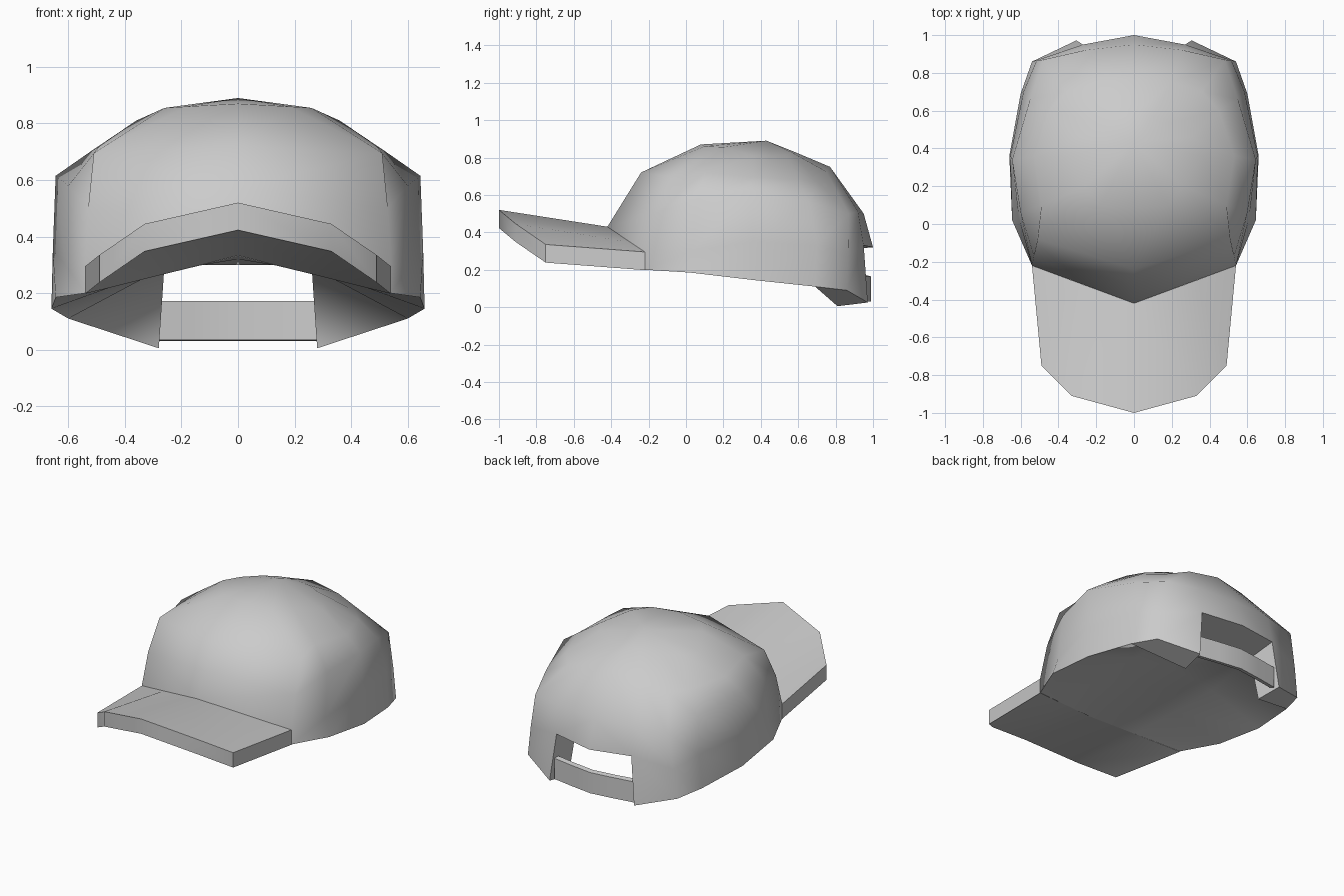
import bpy, bmesh, math

cube = bpy.data.objects.get("Cube")
if cube:
    bpy.data.objects.remove(cube, do_unlink=True)

# One plain fabric colour
fabric = bpy.data.materials.new("grey_fabric")
fabric.use_nodes = True
GREY = (0.6, 0.6, 0.6, 1)
fabric.diffuse_color = GREY
fabric.node_tree.nodes["Principled BSDF"].inputs["Base Color"].default_value = GREY


def loft(bm, rows, skip=()):
    """Quads between neighbouring rows of points; skip lists (row, column) holes."""
    grid = [[bm.verts.new(p) for p in row] for row in rows]
    for i in range(len(grid) - 1):
        for j in range(len(grid[i]) - 1):
            if (i, j) not in skip:
                a, b = grid[i], grid[i + 1]
                bm.faces.new((a[j], a[j + 1], b[j + 1], b[j]))
    return grid


def finish(name, bm, angle, flip=False):
    """Mirror the half across x, weld, orient and shade it."""
    bmesh.ops.remove_doubles(bm, verts=bm.verts[:], dist=0.001)
    geom = bm.verts[:] + bm.edges[:] + bm.faces[:]
    bmesh.ops.mirror(bm, geom=geom, axis='X', merge_dist=0.0005)
    bmesh.ops.remove_doubles(bm, verts=bm.verts[:], dist=0.001)
    bmesh.ops.recalc_face_normals(bm, faces=bm.faces[:])
    if flip:
        bmesh.ops.reverse_faces(bm, faces=bm.faces[:])
    mesh = bpy.data.meshes.new(name)
    bm.to_mesh(mesh)
    bm.free()
    mesh.materials.append(fabric)
    ob = bpy.data.objects.new(name, mesh)
    bpy.context.collection.objects.link(ob)
    bpy.ops.object.select_all(action='DESELECT')
    ob.select_set(True)
    bpy.context.view_layer.objects.active = ob
    bpy.ops.object.shade_smooth_by_angle(angle=math.radians(angle))


# Crown: half rings from front centre round the side to back centre
rim = [(0, -.42, .33), (.54, -.22, .2), (.645, .02, .185), (.66, .36, .145),
       (.6, .69, .11), (.54, .86, .09), (.305, .972, .025), (0, .99, .02)]
band = [(0, -.42, .43), (.54, -.22, .3), (.61, .03, .3), (.655, .36, .35),
        (.585, .7, .33), (.515, .867, .28), (.27, .95, .33), (0, 1, .32)]
side = [(0, -.33, .575), (.53, -.17, .5), (.6, .06, .58), (.645, .34, .615),
        (.55, .66, .56), (.48, .87, .5), (.26, .92, .51), (0, .95, .5)]
shoulder = [(0, -.24, .72), (.51, -.08, .695), (.49, .1, .72), (.53, .36, .695),
            (.45, .6, .68), (.36, .7, .67), (.2, .75, .725), (0, .77, .75)]
top = [(0, .08, .87), (.18, .1, .86), (.26, .2, .855), (.36, .36, .81),
       (.3, .46, .81), (.2, .54, .815), (.1, .57, .825), (0, .58, .83)]
bm = bmesh.new()
rings = loft(bm, [rim, band, side, shoulder, top], skip={(0, 6)})
apex = bm.verts.new((0, .43, .89))
for a, b in zip(rings[-1], rings[-1][1:]):
    bm.faces.new((a, b, apex))
bm.verts.remove(rings[0][-1])

# Jamb, lintel and lower lip of the back opening
low, high, mid = (.28, .81, .005), (.26, .76, .3), (0, .76, .3)
loft(bm, [[mid, high], [band[7], band[6]]])
loft(bm, [[high, low], [band[6], rim[6]]])
loft(bm, [[rim[4], rim[5]], [low, rim[6]]])
finish("crown", bm, 65)

# Underside: shallow roof falling to the lower lip
bm = bmesh.new()
loft(bm, [[rim[0], (.27, -.32, .265), rim[1]],
          [(0, .02, .33), (.3, .02, .275), rim[2]],
          [(0, .36, .32), (.3, .36, .27), rim[3]],
          [mid, high, rim[4]]])
bm.faces.new([bm.verts.new(p) for p in (high, low, rim[4])])
bmesh.ops.remove_doubles(bm, verts=bm.verts[:], dist=0.001)
bmesh.ops.recalc_face_normals(bm, faces=bm.faces[:])
finish("underside", bm, 89, flip=sum(f.normal.z for f in bm.faces) > 0)

# Brim: curved plate with straight thickness
front = [(0, -1, .52), (.33, -.91, .445), (.49, -.75, .335)]
back = [(0, -.42, .43), (.33, -.298, .347), (.54, -.22, .295)]


def lower(row):
    return [(x, y, z - .097) for x, y, z in row]


bm = bmesh.new()
loft(bm, [lower(back), back, front, lower(front), lower(back)])
loft(bm, [[back[2], front[2]], [lower(back)[2], lower(front)[2]]])
finish("brim", bm, 35)

# Strap: closed band crossing the back opening from jamb to jamb
outer = [(0, .988), (.15, .968), (.29, .945)]
inner = [(0, .96), (.15, .94), (.28, .917)]


def at(path, z):
    return [(x, y, z) for x, y in path]


bm = bmesh.new()
loft(bm, [at(outer, .03), at(outer, .165), at(inner, .172), at(inner, .035), at(outer, .03)])
finish("strap", bm, 40)
